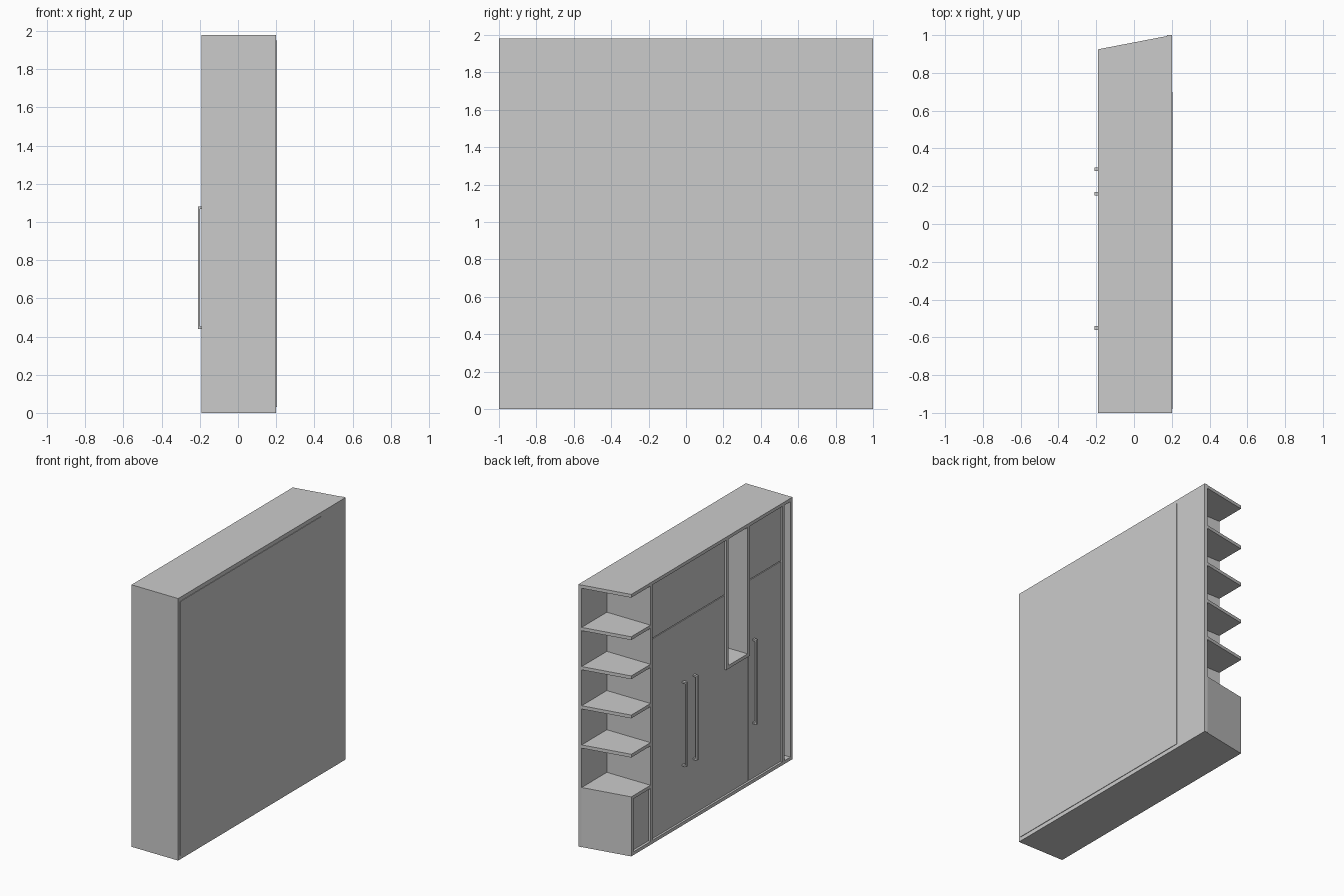
import bpy, bmesh

if "Cube" in bpy.data.objects:
    bpy.data.objects.remove(bpy.data.objects["Cube"])

FRONT, BACK, H, T = -0.19, 0.20, 1.98, 0.025   # cabinet faces -x
DOOR = FRONT + 0.012                           # doors sit slightly behind the frame edges


def prism(name, outline, z0, z1):
    """Extrude a flat xy outline from z0 to z1."""
    bm = bmesh.new()
    face = bm.faces.new([bm.verts.new((x, y, z0)) for x, y in outline])
    top = bmesh.ops.extrude_face_region(bm, geom=[face])["geom"]
    bmesh.ops.translate(bm, vec=(0, 0, z1 - z0),
                        verts=[v for v in top if isinstance(v, bmesh.types.BMVert)])
    bmesh.ops.recalc_face_normals(bm, faces=bm.faces)
    mesh = bpy.data.meshes.new(name)
    bm.to_mesh(mesh)
    bm.free()
    ob = bpy.data.objects.new(name, mesh)
    bpy.context.collection.objects.link(ob)
    return ob


def box(name, x0, x1, y0, y1, z0, z1):
    return prism(name, [(x0, y0), (x1, y0), (x1, y1), (x0, y1)], z0, z1)


def slant(x):
    """y of the angled end at depth x."""
    return 0.925 + 0.075 * (x - FRONT) / (BACK - FRONT)


# top and bottom boards follow the angled end
plan = [(FRONT, -1), (BACK, -1), (BACK, 1), (FRONT, slant(FRONT))]
prism("bottom_board", plan, 0, T)
prism("top_board", plan, H - T, H)

# back boards
box("back_board", BACK - T, BACK, -1, 1, 0, H)
box("back_sheet", BACK, BACK + 0.004, -0.98, 0.70, 0.03, H - 0.03)

# upright panels: outer side, slot divider, shelf divider
for name, y in (("side_panel", -1), ("slot_divider", -0.905), ("shelf_divider", 0.67)):
    box(name, FRONT, BACK - T, y, y + T, T, H - T)

# open niche between the doors
box("niche_left_side", FRONT, BACK - T, -0.235, -0.21, 0.975, H - T)
box("niche_right_side", FRONT, BACK - T, -0.49, -0.465, 0.975, H - T)
box("niche_floor", FRONT, BACK - T, -0.465, -0.235, 0.975, 0.975 + T)

# doors: a tall pair, a tall single, a panel under the niche, and top flaps
z_low, z_seam, z_top = T + 0.003, 1.54, H - T - 0.003
for name, y0, y1, z0, z1 in (
        ("left_door", 0.225, 0.668, z_low, z_seam - 0.003),
        ("middle_door", -0.208, 0.225, z_low, z_seam - 0.003),
        ("niche_lower_panel", -0.484, -0.208, z_low, 0.975),
        ("right_door", -0.878, -0.490, z_low, z_seam - 0.003),
        ("left_flap", -0.208, 0.668, z_seam + 0.003, z_top),
        ("right_flap", -0.878, -0.490, z_seam + 0.003, z_top)):
    box(name, DOOR, DOOR + 0.02, y0, y1, z0, z1)

# long bar handles with two legs each
for i, y in enumerate((0.29, 0.16, -0.55)):
    box(f"handle_bar_{i}", -0.21, -0.20, y - 0.01, y + 0.01, 0.44, 1.08)
    for z in (0.44, 1.068):
        box(f"handle_leg_{i}", -0.20, DOOR, y - 0.01, y + 0.01, z, z + 0.012)

# angled end shelves; the lowest one is the lid of the small cupboard
xb = BACK - T
shelf = [(FRONT, 0.695), (xb, 0.695), (xb, slant(xb)), (FRONT, slant(FRONT))]
for i in range(5):
    z = 1.66 - 0.296 * i if i < 4 else 0.45
    prism(f"end_shelf_{i}", shelf, z - T, z)

# small cupboard under the shelves
prism("cupboard_side", [(FRONT, slant(FRONT) - T), (xb, slant(xb) - T),
                        (xb, slant(xb)), (FRONT, slant(FRONT))], T, 0.45 - T)
box("cupboard_door", FRONT + 0.015, FRONT + 0.035, 0.698, 0.90, T + 0.003, 0.45 - T - 0.003)
